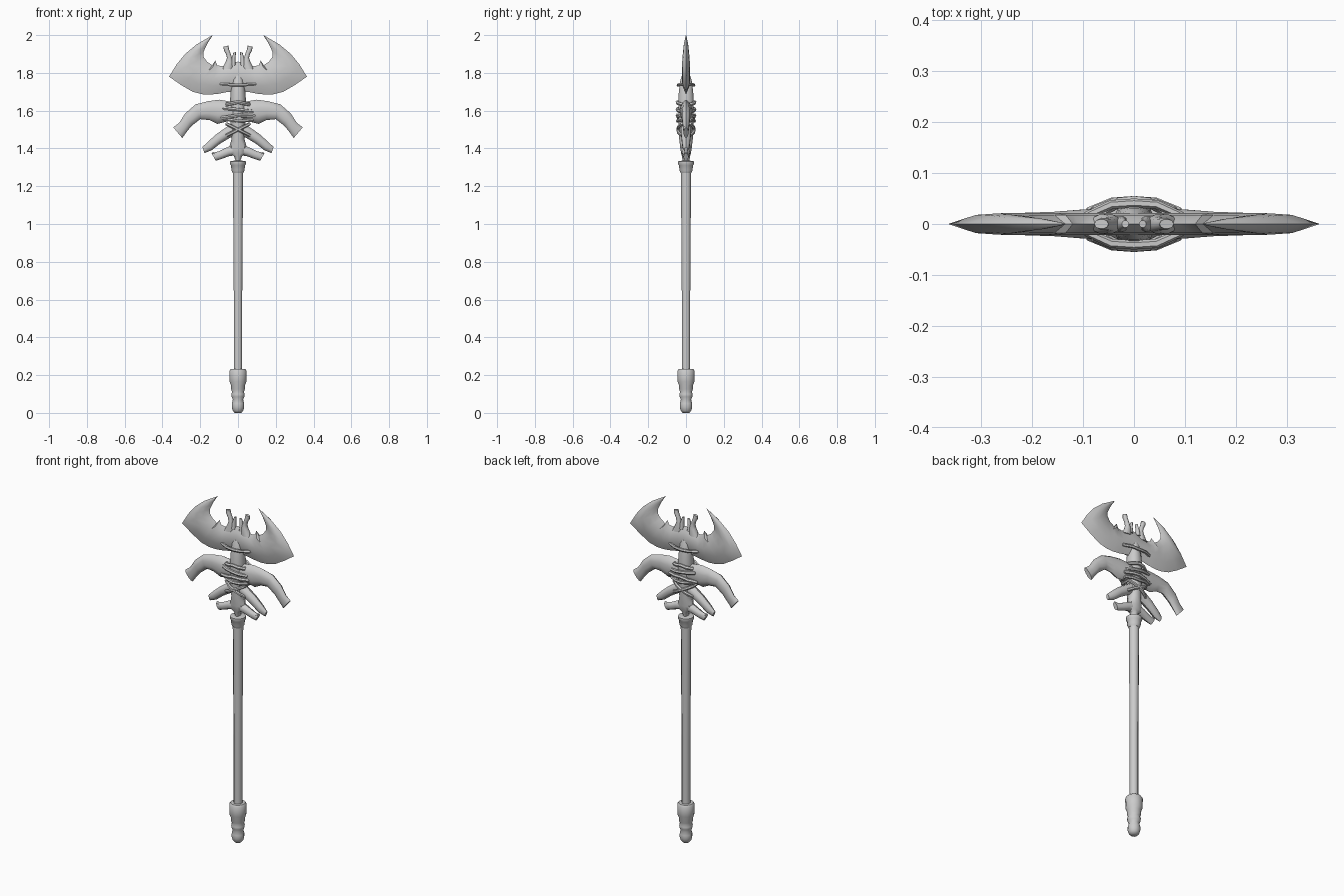
import bpy, bmesh, math

ROUND = [(0, 0), (.12, .7), (.35, 1), (.65, 1), (.88, .7), (1, 0)]
LENS = [(0, 0), (.3, .85), (.55, 1), (.8, .8), (1, 0)]


def finish(ob, angle=40, mirror=False):
    bpy.context.view_layer.objects.active = ob
    ob.select_set(True)
    if mirror:
        ob.modifiers.new("Mirror", "MIRROR").use_clip = True
    bpy.ops.object.shade_smooth_by_angle(angle=math.radians(angle))
    ob.select_set(False)


def loft(name, stations, section=ROUND, mirror=True, cap_start=True):
    """Station = edge A (x, z), edge B (x, z), half thickness in y."""
    bm = bmesh.new()
    loop = section + [(u, -v) for u, v in reversed(section[1:-1])]
    rings = []
    for x1, z1, x2, z2, t in stations:
        rings.append([bm.verts.new((x1 + (x2 - x1) * u, v * t, z1 + (z2 - z1) * u))
                      for u, v in loop])
    n = len(loop)
    for a, b in zip(rings, rings[1:]):
        for i in range(n):
            j = (i + 1) % n
            bm.faces.new((a[i], a[j], b[j], b[i]))
    if cap_start:
        bm.faces.new(rings[0])
    bm.faces.new(rings[-1])
    bmesh.ops.remove_doubles(bm, verts=bm.verts, dist=1e-5)
    bmesh.ops.recalc_face_normals(bm, faces=bm.faces)
    me = bpy.data.meshes.new(name)
    bm.to_mesh(me)
    bm.free()
    ob = bpy.data.objects.new(name, me)
    bpy.context.collection.objects.link(ob)
    finish(ob, 40, mirror)
    return ob


def lathe(name, profile, sides):
    bm = bmesh.new()
    rings = [[bm.verts.new((r * math.cos(2 * math.pi * (i + .5) / sides),
                            r * math.sin(2 * math.pi * (i + .5) / sides), z))
              for i in range(sides)] for r, z in profile]
    for a, b in zip(rings, rings[1:]):
        for i in range(sides):
            j = (i + 1) % sides
            bm.faces.new((a[i], a[j], b[j], b[i]))
    bm.faces.new(rings[0])
    bm.faces.new(rings[-1])
    bmesh.ops.recalc_face_normals(bm, faces=bm.faces)
    me = bpy.data.meshes.new(name)
    bm.to_mesh(me)
    bm.free()
    ob = bpy.data.objects.new(name, me)
    bpy.context.collection.objects.link(ob)
    finish(ob, 50)


def band(name, z, w, d, end_d, r, tilt=0, droop=0):
    """Cord wrapped round the spine, sinking into the bones at each side."""
    cu = bpy.data.curves.new(name, "CURVE")
    cu.dimensions = "3D"
    cu.bevel_depth = r
    cu.bevel_resolution = 1
    half = [(-w, -end_d), (-w * .5, -d), (0, -d - .003), (w * .5, -d), (w, -end_d)]
    pts = half + [(x, -y) for x, y in reversed(half)]
    sp = cu.splines.new("POLY")
    sp.points.add(len(pts) - 1)
    for p, (x, y) in zip(sp.points, pts):
        p.co = (x, y, z + tilt * x - droop * abs(x), 1)
    sp.use_cyclic_u = True
    ob = bpy.data.objects.new(name, cu)
    bpy.context.collection.objects.link(ob)
    bpy.context.view_layer.objects.active = ob
    ob.select_set(True)
    bpy.ops.object.convert(target="MESH")
    finish(bpy.context.object, 50)


# handle: pommel, shaft, collar
lathe("pommel", [(.018, 0), (.029, .012), (.034, .03), (.034, .05), (.028, .07),
                 (.035, .085), (.037, .1), (.032, .112), (.038, .125), (.038, .145),
                 (.046, .165), (.047, .222), (.04, .232)], 12)
lathe("shaft", [(.024, .2), (.024, .6), (.027, 1.0), (.029, 1.29)], 8)
lathe("collar", [(.029, 1.27), (.036, 1.285), (.038, 1.31), (.044, 1.318),
                 (.043, 1.332), (.025, 1.335)], 12)

# double blade: outer edge to inner edge
loft("blade", [
    (0, 1.70, 0, 1.86, .022), (.05, 1.70, .035, 1.85, .022),
    (.10, 1.69, .085, 1.835, .022), (.15, 1.685, .11, 1.84, .022),
    (.19, 1.687, .12, 1.865, .022), (.24, 1.70, .135, 1.84, .022),
    (.30, 1.735, .165, 1.86, .022), (.365, 1.78, .182, 1.885, .021),
    (.325, 1.845, .183, 1.91, .019), (.28, 1.90, .172, 1.935, .015),
    (.22, 1.95, .158, 1.962, .011), (.135, 2.0, .134, 1.998, .001)],
    LENS, cap_start=False)

# small horns between the blades
loft("horn", [(.025, 1.82, .085, 1.82, .02), (.024, 1.855, .065, 1.86, .017),
              (.032, 1.88, .058, 1.88, .014), (.04, 1.905, .064, 1.90, .012),
              (.048, 1.925, .074, 1.918, .012), (.05, 1.945, .078, 1.938, .009)])
loft("horn_spur", [(.012, 1.84, .04, 1.84, .016), (.014, 1.88, .034, 1.875, .012),
                   (.01, 1.91, .024, 1.908, .007)])

# spine holding the bones together
loft("spine", [(-.012, 1.335, .012, 1.335, .018), (-.022, 1.36, .022, 1.36, .022),
               (-.055, 1.375, .055, 1.375, .026), (-.048, 1.40, .048, 1.40, .03),
               (-.034, 1.45, .034, 1.45, .036), (-.04, 1.54, .04, 1.54, .039),
               (-.043, 1.64, .043, 1.64, .041), (-.039, 1.70, .039, 1.70, .038),
               (-.031, 1.76, .031, 1.76, .03), (-.022, 1.785, .022, 1.785, .022)],
     mirror=False)

# three pairs of ribs
loft("upper_rib", [(0, 1.54, 0, 1.64, .03), (.05, 1.545, .05, 1.65, .032),
                   (.11, 1.53, .10, 1.658, .028), (.15, 1.55, .16, 1.65, .024),
                   (.20, 1.555, .225, 1.633, .022), (.245, 1.52, .28, 1.585, .02),
                   (.27, 1.49, .312, 1.535, .016), (.295, 1.455, .343, 1.512, .012)])
loft("middle_rib", [(0, 1.475, .02, 1.54, .026), (.045, 1.455, .07, 1.507, .026),
                    (.095, 1.425, .115, 1.475, .023), (.14, 1.39, .16, 1.435, .019),
                    (.178, 1.375, .188, 1.408, .009)])
loft("lower_rib", [(0, 1.365, .02, 1.42, .024), (.045, 1.36, .06, 1.405, .022),
                   (.085, 1.345, .10, 1.385, .017), (.118, 1.335, .14, 1.375, .012)])
loft("lower_rib_fork", [(.06, 1.355, .08, 1.385, .015), (.09, 1.345, .11, 1.372, .014),
                        (.115, 1.355, .125, 1.378, .012), (.132, 1.365, .136, 1.382, .008)])

# lashings
for z, w, d, e, r, tilt, droop in [
        (1.735, .09, .038, .018, .009, 0, -.05), (1.645, .058, .042, .026, .010, 0, .2),
        (1.605, .075, .042, .028, .010, -.12, 0), (1.575, .085, .042, .026, .010, .06, .1),
        (1.545, .075, .041, .024, .009, -.05, -.1), (1.50, .06, .039, .024, .009, .5, 0),
        (1.50, .06, .039, .024, .009, -.5, 0)]:
    band("lashing", z, w, d, e, r, tilt, droop)
